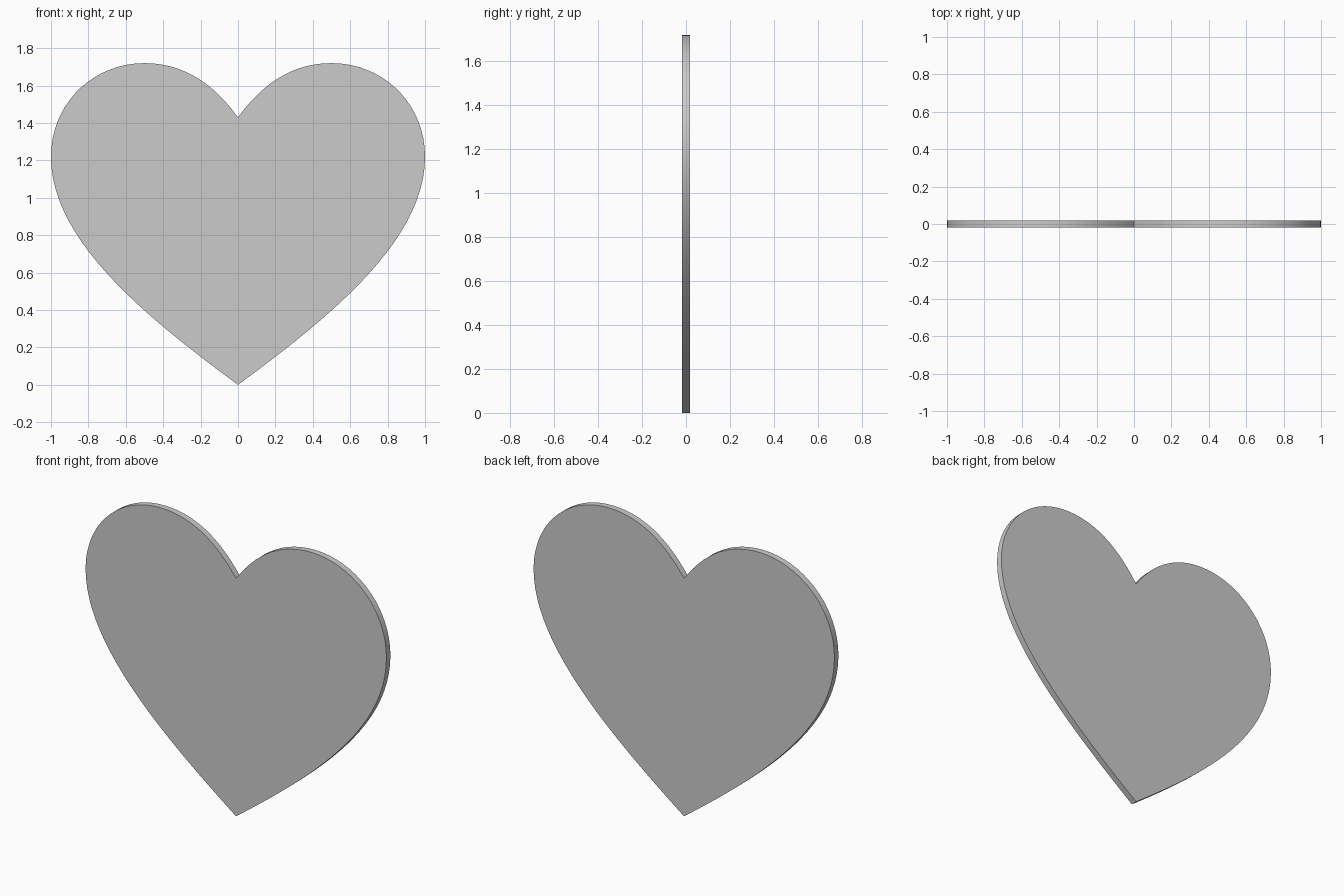
import bpy, bmesh
from mathutils import Vector
from mathutils.geometry import interpolate_bezier

if "Cube" in bpy.data.objects:
    bpy.data.objects.remove(bpy.data.objects["Cube"])

HALF_THICK = 0.019

# Right half of the outline: notch -> lobe top -> widest point -> tip (x, z)
segments = [
    ((0, 1.43), (0.13, 1.61), (0.29, 1.72), (0.5, 1.72), 14),
    ((0.5, 1.72), (0.78, 1.72), (1.0, 1.50), (1.0, 1.22), 18),
    ((1.0, 1.22), (1.0, 0.77), (0.49, 0.362), (0, 0), 24),
]
right = []
for a, b, c, d, n in segments:
    right += interpolate_bezier(*(Vector((x, 0, z)) for x, z in (a, b, c, d)), n)[:-1]
right.append(Vector((0, 0, 0)))

# Mirror for the left half
left = [Vector((-p.x, 0, p.z)) for p in reversed(right[1:-1])]

# Extrude the outline into a thin plate
bm = bmesh.new()
face = bm.faces.new([bm.verts.new((p.x, -HALF_THICK, p.z)) for p in right + left])
ext = bmesh.ops.extrude_face_region(bm, geom=[face], use_keep_orig=True)
verts = [v for v in ext["geom"] if isinstance(v, bmesh.types.BMVert)]
bmesh.ops.translate(bm, verts=verts, vec=(0, 2 * HALF_THICK, 0))
bmesh.ops.recalc_face_normals(bm, faces=bm.faces)
mesh = bpy.data.meshes.new("heart_plate")
bm.to_mesh(mesh)
bm.free()

heart = bpy.data.objects.new("heart_plate", mesh)
bpy.context.collection.objects.link(heart)

# Smooth rim, sharp face edges, notch and tip
bpy.context.view_layer.objects.active = heart
heart.select_set(True)
bpy.ops.object.shade_smooth_by_angle(angle=0.52)
